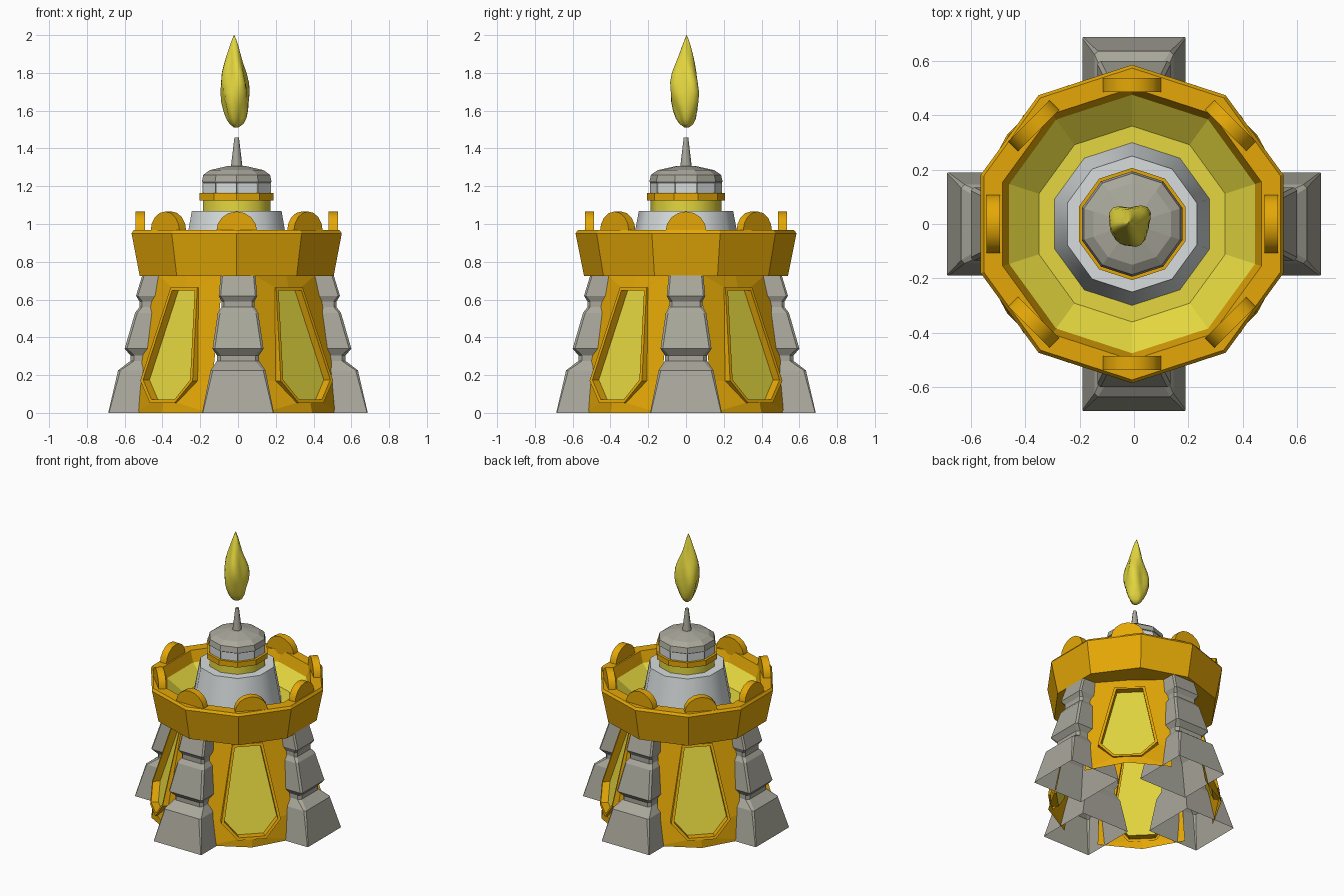
import bpy, bmesh, math
from mathutils import Vector

if "Cube" in bpy.data.objects:
    bpy.data.objects.remove(bpy.data.objects["Cube"])

CX = -0.007  # the tower sits slightly off the buttress centre


def material(name, rgb):
    m = bpy.data.materials.new(name)
    m.diffuse_color = (*rgb, 1)
    m.use_nodes = True
    m.node_tree.nodes["Principled BSDF"].inputs["Base Color"].default_value = m.diffuse_color
    return m


GOLD = material("gold", (0.78, 0.39, 0.002))
YELLOW = material("yellow", (0.78, 0.68, 0.05))
STONE = material("stone_grey", (0.40, 0.39, 0.33))
LIGHT = material("light_grey", (0.68, 0.72, 0.72))


def finish(name, bm, mats, smooth=None, loc=(CX, 0, 0)):
    bmesh.ops.recalc_face_normals(bm, faces=bm.faces[:])
    me = bpy.data.meshes.new(name)
    bm.to_mesh(me)
    bm.free()
    for m in mats:
        me.materials.append(m)
    if smooth:
        for p in me.polygons:
            p.use_smooth = True
        me.set_sharp_from_angle(angle=math.radians(smooth))
    ob = bpy.data.objects.new(name, me)
    ob.location = loc
    bpy.context.collection.objects.link(ob)
    return ob


def bridge(bm, a, b, mat=0):
    n = len(a)
    for i in range(n):
        j = (i + 1) % n
        f = bm.faces.new((a[i], a[j], b[j], b[i]))
        f.material_index = mat


def lathe(name, profile, mats, segs=10, band_mats=None, cap=False, smooth=None):
    """Turn (radius, z) points around z, one vertex on the y axis."""
    bm = bmesh.new()
    rings = []
    for r, z in profile:
        rings.append([bm.verts.new((r * math.cos(math.pi / 2 + i * math.tau / segs),
                                    r * math.sin(math.pi / 2 + i * math.tau / segs), z))
                      for i in range(segs)])
    for k in range(len(rings) - 1):
        bridge(bm, rings[k], rings[k + 1], band_mats[k] if band_mats else 0)
    if cap:
        f = bm.faces.new(rings[-1])
        f.material_index = band_mats[-1] if band_mats else 0
    return finish(name, bm, mats, smooth)


# --- four wall panels on the diagonals, each with a framed, recessed window
def symmetric(half):
    """Half outline from top centre to bottom centre, mirrored in u."""
    return half + [(-u, z) for u, z in half[-2:0:-1]]


WALL = symmetric([(0, .74), (.252, .74), (.275, .17), (.285, 0), (0, 0)])
WINDOW = symmetric([(0, .648), (.085, .648), (.176, .175), (.085, .07), (0, .07)])
FRAME = symmetric([(0, .665), (.1, .665), (.196, .17), (.093, .053), (0, .053)])


def wall_panel(name, angle):
    d = Vector((math.cos(angle), math.sin(angle), 0))
    t = Vector((-d.y, d.x, 0))
    bm = bmesh.new()

    def loop(outline, off, bend):
        # the wall curves back towards its sides, more strongly near the ground
        return [bm.verts.new(d * (.565 - .265 * z + off - bend * (1 - z) * u * u) + t * u + Vector((0, 0, z)))
                for u, z in outline]
    loops = [loop(WALL, 0, 1), loop(FRAME, 0, 1), loop(FRAME, .006, 0),
             loop(WINDOW, .006, 0), loop(WINDOW, -.042, 0)]
    for a, b in zip(loops, loops[1:]):
        bridge(bm, a, b)
    glass = bm.faces.new(loops[-1])
    glass.material_index = 1
    finish(name, bm, [GOLD, YELLOW])


for i, nm in enumerate(["back_right", "back_left", "front_left", "front_right"]):
    wall_panel("wall_panel_" + nm, math.radians(45 + 90 * i))

# --- four hollow stone buttresses made of three stacked, tapering blocks
# (z, outer radius, half width, corner chamfer)
LEVELS = [(0, .687, .19, .004), (.225, .635, .145, .012), (.275, .57, .112, .02),
          (.305, .57, .112, .02), (.34, .60, .135, .012), (.53, .545, .107, .012),
          (.56, .522, .088, .015), (.59, .522, .088, .015), (.62, .54, .102, .01),
          (.75, .50, .09, .01)]


def buttress(name, angle):
    d = Vector((math.cos(angle), math.sin(angle), 0))
    t = Vector((-d.y, d.x, 0))
    bm = bmesh.new()
    rings = []
    for z, r, w, c in LEVELS:
        inner = .29 + .5 * (.19 - w)
        pts = [(inner, -w), (r - c, -w), (r, -w + c), (r, w - c), (r - c, w), (inner, w)]
        rings.append([bm.verts.new(d * a + t * b + Vector((0, 0, z))) for a, b in pts])
    for a, b in zip(rings, rings[1:]):
        bridge(bm, a, b)
    bm.faces.new(rings[-1])
    finish(name, bm, [STONE], loc=(0, 0, 0))


for i, nm in enumerate(["right", "back", "left", "front"]):
    buttress("buttress_" + nm, math.radians(90 * i))

# --- ten-sided crown with sloping yellow basin
lathe("crown", [(.34, .73), (.54, .725), (.585, .95), (.573, .967), (.50, .967),
                (.475, .89), (.36, .80), (.27, .80)],
      [GOLD, YELLOW], band_mats=[0, 0, 0, 0, 0, 1, 1])

# --- eight rounded battlements standing in the crown rim
for i in range(8):
    a = math.radians(45 * i)
    d = Vector((math.cos(a), math.sin(a), 0))
    t = Vector((-d.y, d.x, 0))
    bm = bmesh.new()
    sides = []
    for r in (.486, .536):
        ring = [(-.108, .94)] + [(-.108 * math.cos(k * math.pi / 8), .962 + .104 * math.sin(k * math.pi / 8))
                                 for k in range(9)] + [(.108, .94)]
        sides.append([bm.verts.new(d * r + t * u + Vector((0, 0, z))) for u, z in ring])
    bridge(bm, *sides)
    bm.faces.new(sides[0])
    bm.faces.new(sides[1])
    finish("battlement_%d" % (i + 1), bm, [GOLD], smooth=35)

# --- turret: light drum, yellow neck, gold collar
lathe("turret_drum", [(.30, .795), (.25, 1.068), (.18, 1.068)], [LIGHT], smooth=40)
lathe("turret_neck", [(.188, 1.06), (.188, 1.13)], [YELLOW], smooth=40)
lathe("turret_collar", [(.18, 1.125), (.206, 1.125), (.206, 1.163), (.18, 1.163)], [GOLD])

# --- lantern with ten inset panes, domed cap
lantern = lathe("lantern_cap", [(.19, 1.16), (.19, 1.222), (.194, 1.222), (.186, 1.26),
                                (.15, 1.285), (.05, 1.307)], [STONE, LIGHT], cap=True)
bm = bmesh.new()
bm.from_mesh(lantern.data)
panes = [f for f in bm.faces if 1.18 < f.calc_center_median().z < 1.2]
bmesh.ops.inset_individual(bm, faces=panes, thickness=.009, depth=-.004)
for f in panes:
    f.material_index = 1
bm.to_mesh(lantern.data)
bm.free()

lathe("spire", [(.031, 1.30), (.012, 1.458)], [STONE], segs=8, cap=True, smooth=50)

# --- floating twisted flame
PROFILE = [(1.512, .012), (1.53, .034), (1.56, .05), (1.60, .062), (1.65, .073), (1.70, .077),
           (1.75, .073), (1.80, .062), (1.85, .047), (1.90, .033), (1.95, .019), (1.98, .009), (2.0, .001)]
bm = bmesh.new()
rings = []
N = 24
for z, r in PROFILE:
    h = z - 1.5
    sway = Vector((-.004 - .02 * h, .004 * math.cos(11 * h), z))
    ring = []
    for i in range(N):
        a = i * math.tau / N
        rr = r * (1 + .11 * math.cos(3 * a - 9 * h) + .09 * math.cos(4 * a + 16 * h))
        ring.append(bm.verts.new(sway + Vector((rr * math.cos(a), rr * math.sin(a), 0))))
    rings.append(ring)
for a, b in zip(rings, rings[1:]):
    bridge(bm, a, b)
bm.faces.new(rings[0])
bm.faces.new(rings[-1])
finish("flame", bm, [YELLOW], smooth=60)
